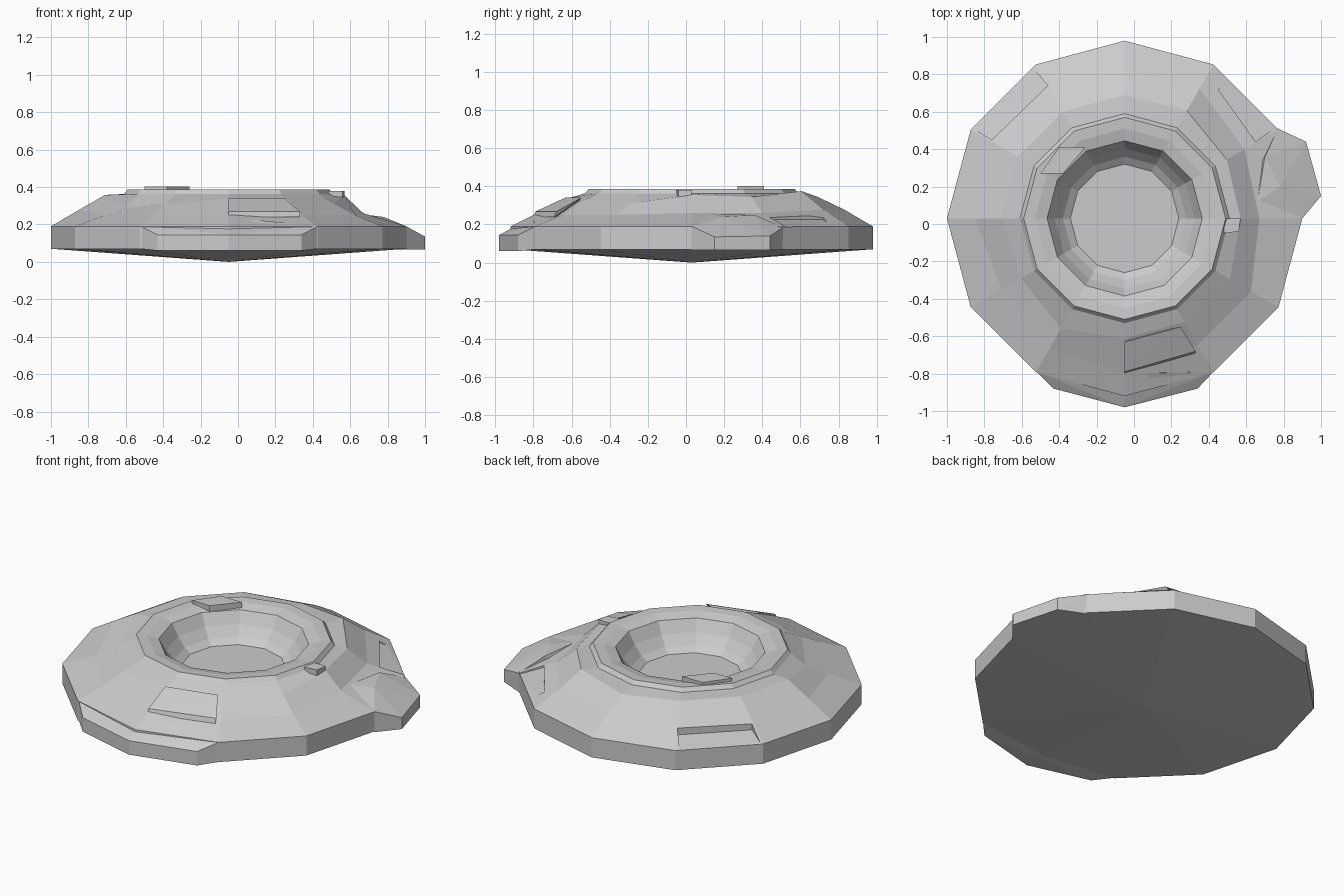
import bpy, bmesh
from math import cos, sin, radians
from mathutils import Vector

if "Cube" in bpy.data.objects:
    bpy.data.objects.remove(bpy.data.objects["Cube"])

CX, CY = -0.05, 0.03


def polar(deg, r, z):
    return Vector((CX + r * cos(radians(deg)), CY + r * sin(radians(deg)), z))


def finish(bm, name):
    bmesh.ops.recalc_face_normals(bm, faces=bm.faces)
    me = bpy.data.meshes.new(name)
    bm.to_mesh(me)
    bm.free()
    ob = bpy.data.objects.new(name, me)
    bpy.context.collection.objects.link(ob)
    return ob


def hull(name, pts):
    bm = bmesh.new()
    for p in pts:
        bm.verts.new(p)
    bmesh.ops.convex_hull(bm, input=bm.verts)
    loose = [v for v in bm.verts if not v.link_faces]
    bmesh.ops.delete(bm, geom=loose, context='VERTS')
    return finish(bm, name)


# Crater body: twelve-sided rings, with broken areas given per angle
shoulder = {0: (.62, .355), 30: (.63, .345), 60: (.665, .375), 90: (.66, .345),
            210: (.64, .29), 240: (.68, .31), 270: (.64, .34), 300: (.64, .33),
            330: (.65, .31)}
middle = {0: (.72, .26), 30: (.74, .26), 210: (.76, .25), 240: (.80, .25),
          270: (.83, .25), 300: (.78, .25), 330: (.78, .25)}
bm = bmesh.new()
rings = []
for table, default in (({}, (.95, .07)), ({}, (.95, .19)), (middle, (.80, .278)),
                       (shoulder, (.66, .358)), ({}, (.56, .363)),
                       ({}, (.54, .386)), ({}, (.48, .382)), ({}, (.415, .365)),
                       ({}, (.375, .295)), ({}, (.33, .24)), ({}, (.29, .21))):
    rings.append([bm.verts.new(polar(a, *table.get(a, default)))
                  for a in range(0, 360, 30)])
for lo, hi in zip(rings, rings[1:]):
    for i in range(12):
        j = (i + 1) % 12
        bm.faces.new((lo[i], lo[j], hi[j], hi[i]))
bm.faces.new(rings[-1])
tip = bm.verts.new((CX, CY, 0))
for i in range(12):
    bm.faces.new((rings[0][(i + 1) % 12], rings[0][i], tip))
body = finish(bm, "crater_body")

# Chipped notches in the outer slope, open towards the rim
for name, a, b, c, d, z in (
        ("notch_back_left", (-.76, .45), (-.46, .74), (-.60, .90), (-.94, .56), .225),
        ("notch_back_right", (.45, .72), (.65, .44), (.80, .55), (.62, .80), .225)):
    cut = hull(name, [p for x, y in (a, b) for p in ((x, y, z), (x, y, .5))]
               + [p for x, y in (c, d) for p in ((x, y, .17), (x, y, .5))])
    cut.hide_render = True
    cut.hide_viewport = True
    mod = body.modifiers.new(name, 'BOOLEAN')
    mod.operation = 'DIFFERENCE'
    mod.solver = 'EXACT'
    mod.object = cut

# Broken ledge on the right
edge = [(.76, .51), (.92, .44), (1.0, .15), (.90, .03)]
hull("right_ledge", [(x, y, .065) for x, y in edge]
     + [(.77, .51, .185), (.92, .44, .14), (1.0, .15, .135), (.90, .03, .19),
        (.78, .20, .24), (.66, .12, .255), (.70, .36, .25), (.6, .2, .1)])

# Slumped lip along the front
hull("front_ledge", [(x, y, z) for x, y in ((-.43, -.88), (-.05, -.98), (.34, -.88))
                     for z in (.06, .145)]
     + [(-.52, -.79, .07), (.425, -.79, .07), (-.52, -.79, .19), (.425, -.79, .19),
        (-.05, -.80, .24)])

# Raised plate on the front slope
hull("front_plate", [(-.05, -.80, .24), (-.05, -.79, .268), (.33, -.69, .24),
                     (.33, -.68, .268), (.25, -.55, .34), (-.05, -.63, .342),
                     (0, -.6, .25)])

# Small blocks standing on the rim
hull("rim_plate_back_left", [(x, y, z) for x, y in
                             ((-.50, .27), (-.40, .41), (-.26, .41), (-.38, .27))
                             for z in (.345, .402)])
hull("rim_plate_right", [(x, y, z) for x, y in
                         ((.48, -.05), (.48, .03), (.57, .03), (.56, -.04))
                         for z in (.30, .38)])
